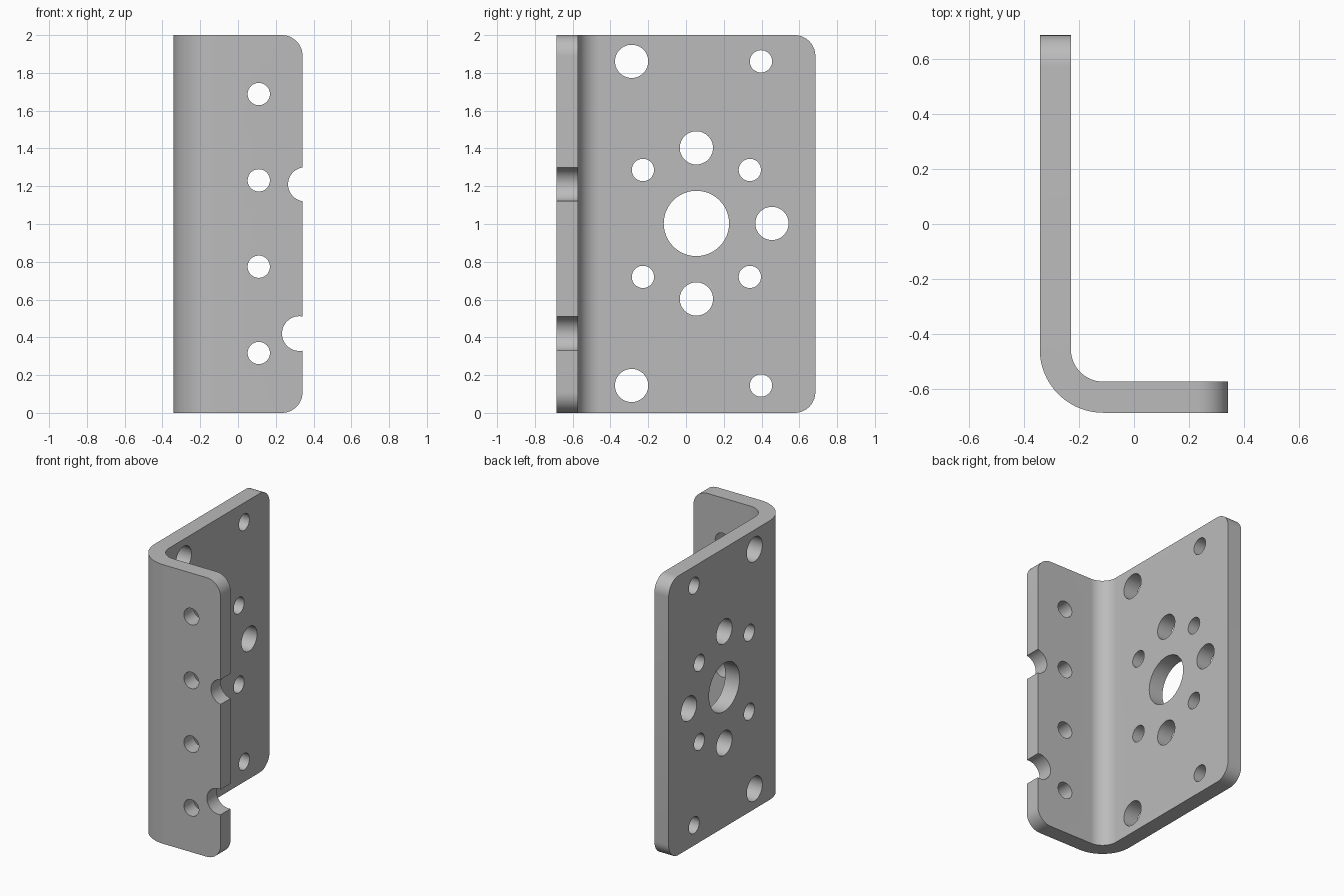
import bpy, bmesh
from math import pi, sin, cos
from mathutils import Matrix

if "Cube" in bpy.data.objects:
    bpy.data.objects.remove(bpy.data.objects["Cube"])

HX, HY, H = 0.342, 0.685, 2.0
THICK, R_OUT, R_CORNER = 0.113, 0.23, 0.11
BEND = (-HX + R_OUT, -HY + R_OUT)

metal = bpy.data.materials.new("plain grey metal")
metal.use_nodes = True
grey = (0.5, 0.5, 0.5, 1)
metal.diffuse_color = grey
metal.node_tree.nodes["Principled BSDF"].inputs["Base Color"].default_value = grey


def make_object(name, bm):
    mesh = bpy.data.meshes.new(name)
    bmesh.ops.recalc_face_normals(bm, faces=bm.faces)
    bm.to_mesh(mesh)
    bm.free()
    obj = bpy.data.objects.new(name, mesh)
    bpy.context.collection.objects.link(obj)
    mesh.materials.append(metal)
    return obj


def bend_arc(radius, steps=20):
    angles = [pi + pi / 2 * i / steps for i in range(steps + 1)]
    return [(BEND[0] + radius * cos(a), BEND[1] + radius * sin(a)) for a in angles]


# Bent sheet: L profile pulled up
bm = bmesh.new()
profile = [(-HX, HY)] + bend_arc(R_OUT) + [(HX, -HY), (HX, -HY + THICK)]
profile += bend_arc(R_OUT - THICK)[::-1] + [(-HX + THICK, HY)]
base = bm.faces.new([bm.verts.new((x, y, 0)) for x, y in profile])
ext = bmesh.ops.extrude_face_region(bm, geom=[base])
bmesh.ops.translate(bm, vec=(0, 0, H),
                    verts=[v for v in ext["geom"] if isinstance(v, bmesh.types.BMVert)])

# Rounded free corners of both flanges
corners = []
for e in bm.edges:
    a, b = e.verts[0].co, e.verts[1].co
    if abs(a.z - b.z) < 0.001:
        if min(a.x, b.x) > HX - 0.001 or min(a.y, b.y) > HY - 0.001:
            corners.append(e)
bmesh.ops.bevel(bm, geom=corners, offset=R_CORNER, segments=12, profile=0.5,
                affect='EDGES')
bracket = make_object("bent_bracket", bm)

# Hole and notch cutters
cut = bmesh.new()


def drill(axis, u, z, radius):
    if axis == 'X':
        m = Matrix.Translation((-HX + THICK / 2, u, z)) @ Matrix.Rotation(pi / 2, 4, 'Y')
    else:
        m = Matrix.Translation((u, -HY + THICK / 2, z)) @ Matrix.Rotation(pi / 2, 4, 'X')
    bmesh.ops.create_cone(cut, cap_ends=True, segments=48, radius1=radius,
                          radius2=radius, depth=0.2, matrix=m)


BIG, SMALL = 0.088, 0.059
CY, CZ = 0.055, 1.003
# Wide flange: centre bore, surrounding ring and corner holes
drill('X', CY, CZ, 0.173)
drill('X', CY + 0.4, CZ, BIG)
for s in (-1, 1):
    drill('X', CY, CZ + 0.4 * s, BIG)
    drill('X', -0.288, CZ + 0.858 * s, BIG)
    drill('X', 0.397, CZ + 0.858 * s, SMALL)
    for t in (-1, 1):
        drill('X', CY + 0.283 * t, CZ + 0.283 * s, SMALL)
# Narrow flange: row of holes and two edge notches
for i in range(4):
    drill('Y', 0.11, 0.317 + 0.457 * i, SMALL)
drill('Y', 0.355, 1.21, 0.09)
drill('Y', 0.325, 0.42, 0.092)

cutter = make_object("hole_cutter", cut)
cutter.hide_render = True
cutter.hide_viewport = True
cutter.display_type = 'WIRE'

mod = bracket.modifiers.new("holes", 'BOOLEAN')
mod.operation = 'DIFFERENCE'
mod.solver = 'EXACT'
mod.object = cutter
bpy.context.view_layer.objects.active = bracket
bracket.select_set(True)
bpy.ops.object.modifier_apply(modifier=mod.name)
bpy.data.objects.remove(cutter)
bpy.ops.object.shade_smooth_by_angle(angle=pi / 6)
